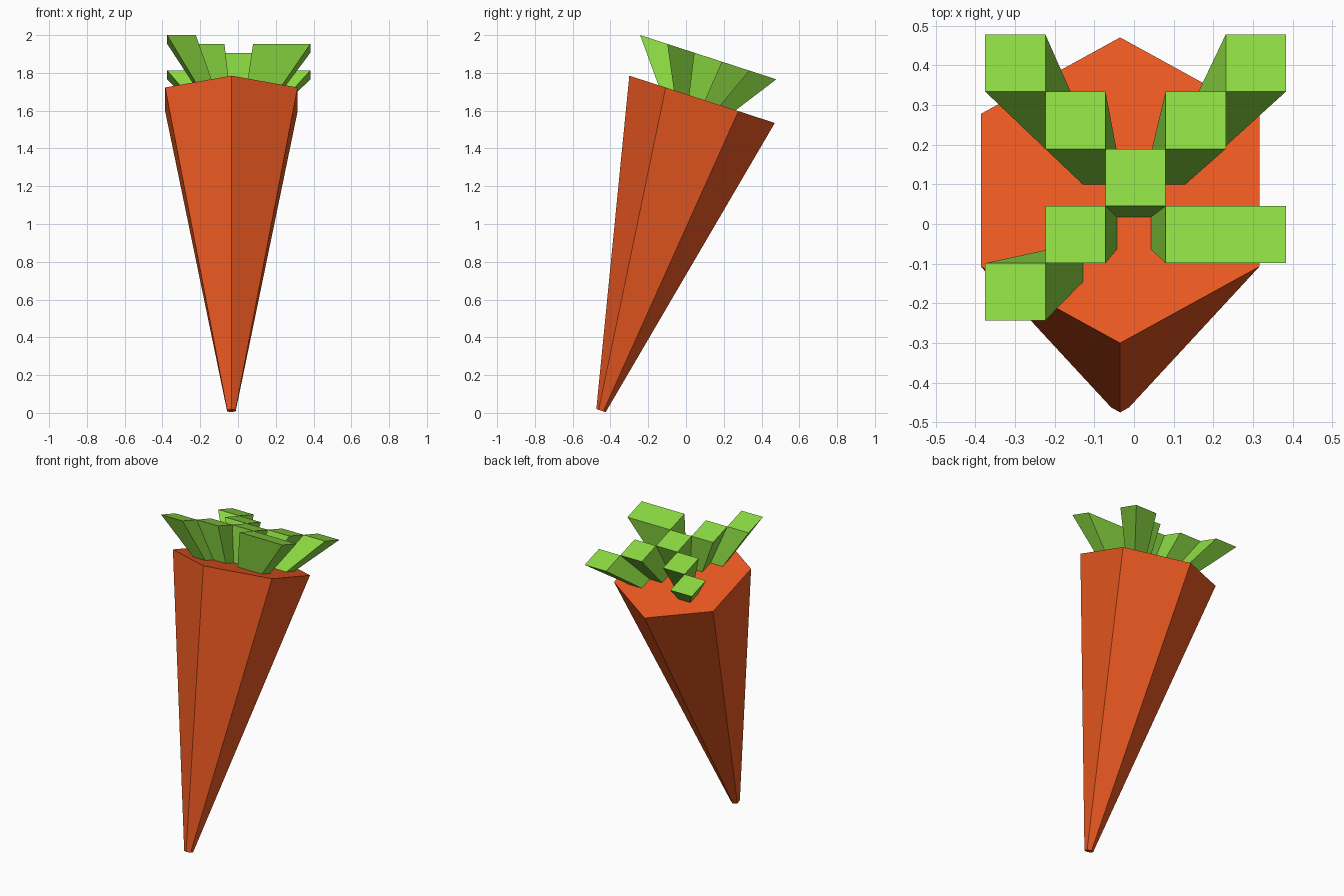
import bpy, math
from mathutils import Vector, Matrix

if "Cube" in bpy.data.objects:
    bpy.data.objects.remove(bpy.data.objects["Cube"])

TILT = Matrix.Rotation(math.radians(-18), 3, 'X')


def material(name, color):
    m = bpy.data.materials.new(name)
    m.diffuse_color = (*color, 1)
    m.use_nodes = True
    m.node_tree.nodes["Principled BSDF"].inputs["Base Color"].default_value = m.diffuse_color
    return m


def loft(name, loops, mat):
    """Each entry is (bottom ring, top ring); rings run counter-clockwise."""
    verts, faces = [], []
    for bottom, top in loops:
        s, n = len(verts), len(bottom)
        verts += bottom + top
        faces.append([s + i for i in reversed(range(n))])
        faces.append([s + n + i for i in range(n)])
        for i in range(n):
            j = (i + 1) % n
            faces.append([s + i, s + j, s + n + j, s + n + i])
    me = bpy.data.meshes.new(name)
    me.from_pydata(verts, [], faces)
    me.materials.append(mat)
    ob = bpy.data.objects.new(name, me)
    bpy.context.collection.objects.link(ob)
    return ob


def hexagon(center, radius):
    return [Vector(center) + TILT @ Vector((radius * math.cos(a), radius * math.sin(a), 0))
            for a in (math.radians(30 + 60 * i) for i in range(6))]


def cell(center, step, c0, c1, row):
    """Rectangle on a 5x5 tilted grid, columns c0..c1, row 0 at the back."""
    x0, x1 = (c0 - 2.5) * step, (c1 - 1.5) * step
    y0, y1 = (1.5 - row) * step, (2.5 - row) * step
    return [Vector(center) + TILT @ Vector((x, y, 0))
            for x, y in ((x0, y0), (x1, y0), (x1, y1), (x0, y1))]


# Root: leaning six-sided taper
loft("carrot_root",
     [(hexagon((-0.035, -0.45, 0.012), 0.026), hexagon((-0.035, 0.085, 1.66), 0.405))],
     material("orange", (0.84, 0.10, 0.015)))

# Leaves: flared blocks (first column, last column, row)
blocks = [(0, 0, 0), (4, 4, 0), (1, 1, 1), (3, 3, 1), (2, 2, 2),
          (1, 1, 3), (3, 4, 3), (0, 0, 4)]
loft("carrot_leaves",
     [(cell((0, 0.0585, 1.668), 0.0858, *b), cell((0.004, 0.1175, 1.883), 0.1516, *b))
      for b in blocks],
     material("leaf_green", (0.26, 0.70, 0.055)))
